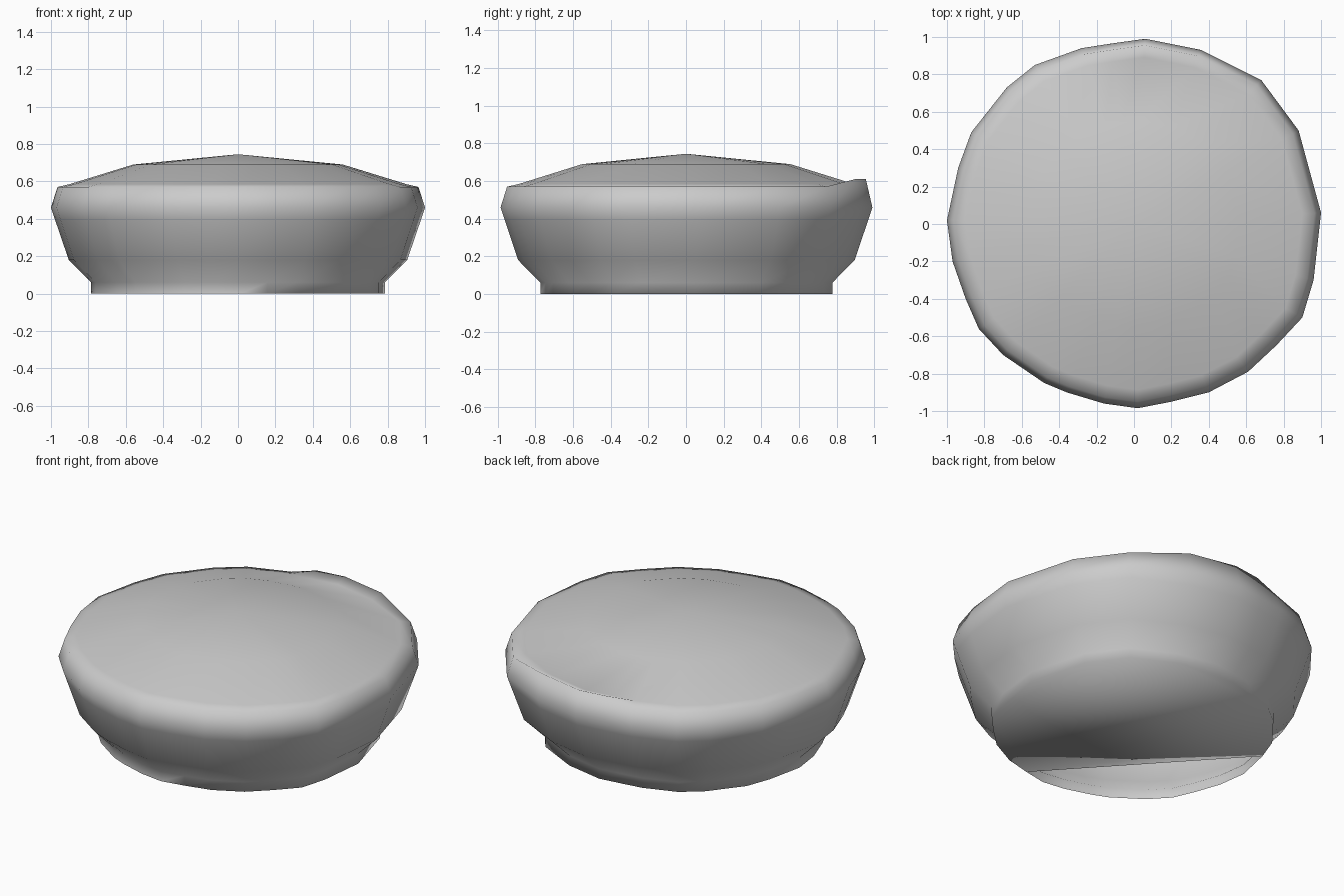
import bpy, bmesh

if "Cube" in bpy.data.objects:
    bpy.data.objects.remove(bpy.data.objects["Cube"])

# Slightly irregular hand-shaped outline of the widest ring, counter-clockwise
OUTLINE = [(1, .06), (.88, .5), (.68, .77), (.36, .93), (.06, .99), (-.12, .965),
           (-.28, .94), (-.53, .85), (-.68, .73), (-.87, .49), (-.94, .3), (-1, .02),
           (-.97, -.2), (-.9, -.4), (-.83, -.56), (-.7, -.7), (-.48, -.85),
           (-.36, -.9), (-.16, -.96), (.02, -.985), (.2, -.95), (.4, -.9),
           (.61, -.79), (.76, -.65), (.9, -.5), (.96, -.3)]
N = len(OUTLINE)

# Profile from foot to crown: (radius factor, height)
PROFILE = [(.785, 0), (.785, .06), (.905, .18), (.98, .40), (1, .46),
           (.965, .57), (.90, .585), (.56, .69)]
RIM = 5

bm = bmesh.new()
rings = [[bm.verts.new((x * r, y * r, z)) for x, y in OUTLINE] for r, z in PROFILE]

# Side wall and domed top
for low, high in zip(rings, rings[1:]):
    for i in range(N):
        j = (i + 1) % N
        bm.faces.new((low[i], low[j], high[j], high[i]))
apex = bm.verts.new((0, 0, .745))
for i in range(N):
    bm.faces.new((rings[-1][i], rings[-1][(i + 1) % N], apex))

# Small raised lip at the back of the rim
for i in (3, 4, 5):
    rings[RIM][i].co.z += .04

# Underside, left open in a segment at the front left
floor = [v for v in rings[0] if -(v.co.x + v.co.y) * .7071 < .42]
bm.faces.new(list(reversed(floor)))

for f in bm.faces:
    f.smooth = True
mesh = bpy.data.meshes.new("rounded_bowl")
bm.to_mesh(mesh)
bm.free()
bpy.context.collection.objects.link(bpy.data.objects.new("rounded_bowl", mesh))
